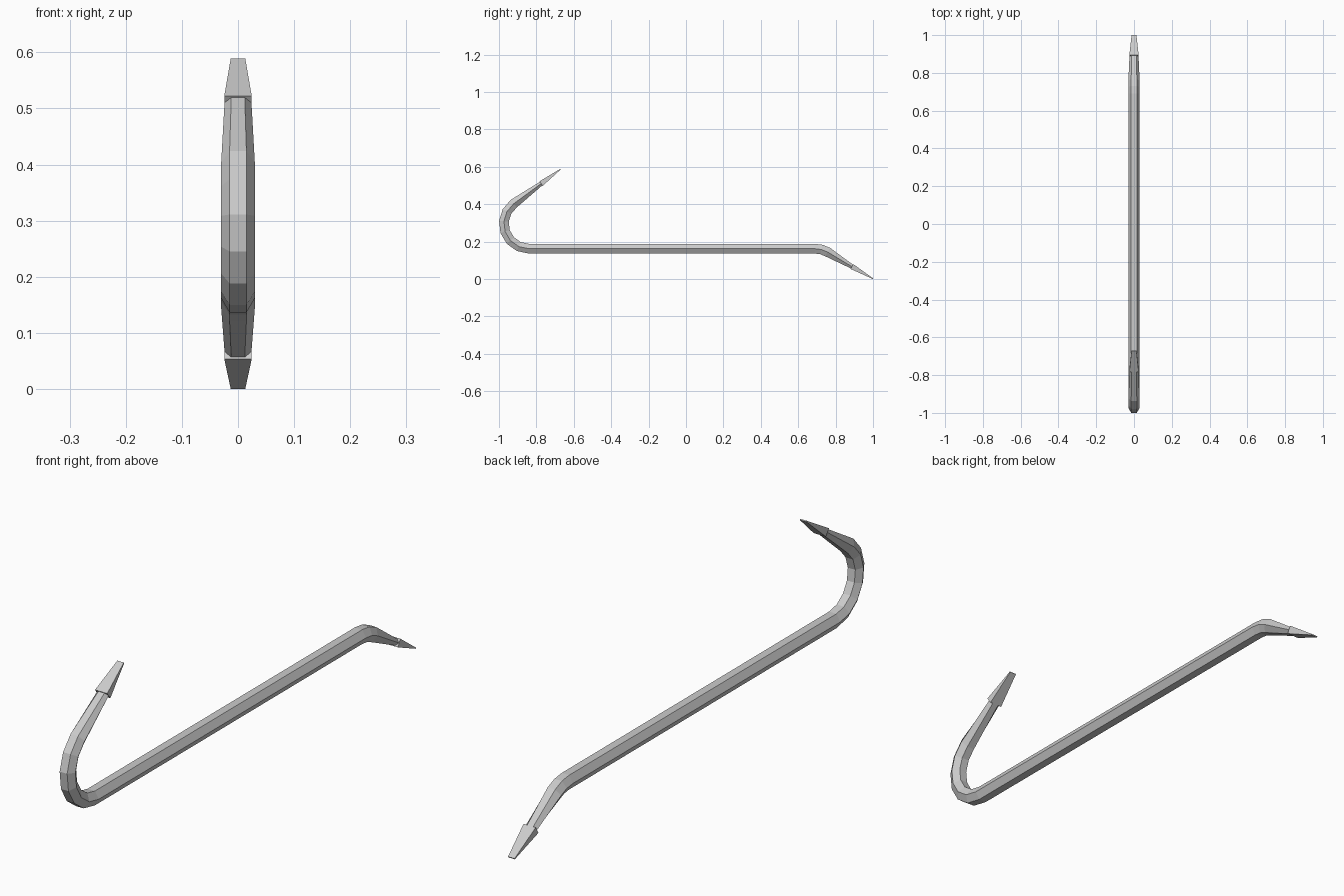
import bpy, bmesh
from math import sin, cos, pi, radians
from mathutils import Vector

if "Cube" in bpy.data.objects:
    bpy.data.objects.remove(bpy.data.objects["Cube"])

HEX = [(cos(i * pi / 3), sin(i * pi / 3)) for i in range(6)]
RECT = [(1, 1), (-1, 1), (-1, -1), (1, -1)]


def loft(name, shape, stations):
    """Skin a cross-section along stations (y, z, tangent angle, x scale, normal scale)."""
    bm = bmesh.new()
    rings = []
    for y, z, a, sx, sn in stations:
        rings.append([bm.verts.new((u * sx, y - sin(a) * v * sn, z + cos(a) * v * sn))
                      for u, v in shape])
    n = len(shape)
    for r0, r1 in zip(rings, rings[1:]):
        for i in range(n):
            bm.faces.new((r0[i], r0[(i + 1) % n], r1[(i + 1) % n], r1[i]))
    bm.faces.new(rings[0])
    bm.faces.new(rings[-1])
    bmesh.ops.recalc_face_normals(bm, faces=bm.faces)
    me = bpy.data.meshes.new(name)
    bm.to_mesh(me)
    bm.free()
    ob = bpy.data.objects.new(name, me)
    bpy.context.collection.objects.link(ob)
    return ob


R, BAR_Z, RAD = 0.134, 0.162, 0.03
HOOK, BEND = radians(143), radians(30)
HOOK_TIP, FOOT_TIP = Vector((-0.671, 0.587)), Vector((0.999, 0.002))
HEAD = 0.129


def head_base(tip, a):
    return tip - HEAD * Vector((cos(a), sin(a)))


# Bar: hook arm, hook bend, straight shaft, foot bend, foot arm
hook_dir = radians(36.6)
foot_dir = -BEND
hb = head_base(HOOK_TIP, hook_dir)
fb = head_base(FOOT_TIP, foot_dir)
path = [(hb.x, hb.y, hook_dir + pi, 0.024, 0.0133)]
for i in range(6, -1, -1):
    t = HOOK * i / 6
    path.append((-0.84 - R * sin(t), BAR_Z + R - R * cos(t), -t, RAD, RAD))
for i in range(3):
    t = BEND * i / 2
    path.append((0.69 + R * sin(t), BAR_Z - R + R * cos(t), -t, RAD, RAD))
path.append((fb.x, fb.y, foot_dir, 0.024, 0.0133))
loft("bar", HEX, path)

# Flat chisel heads at both ends
for name, base, tip, a in (("hook_chisel", hb, HOOK_TIP, hook_dir),
                           ("foot_chisel", fb, FOOT_TIP, foot_dir)):
    loft(name, RECT, [(base.x, base.y, a, 0.0245, 0.0148),
                      (tip.x, tip.y, a, 0.013, 0.002)])
